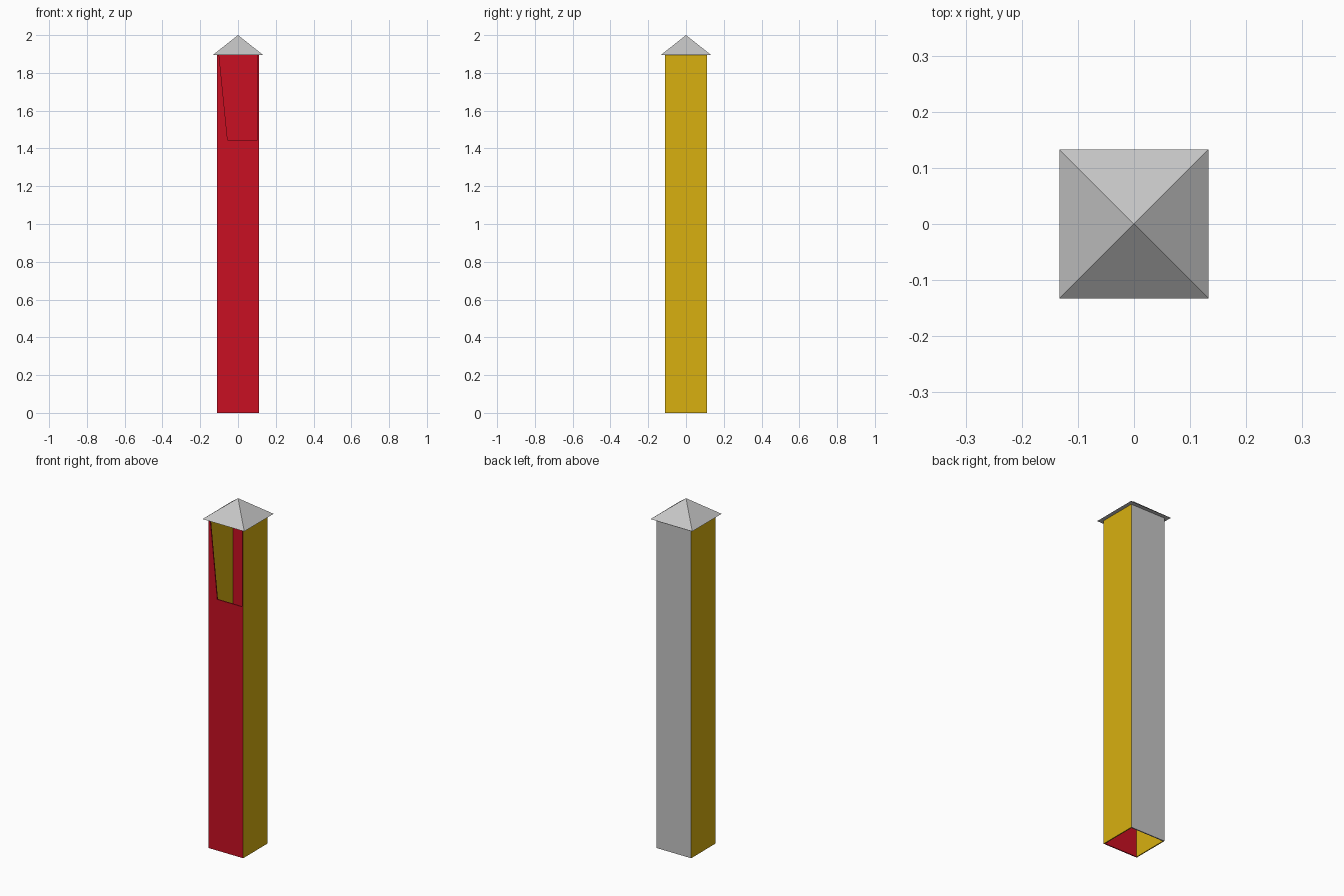
import bpy, bmesh
from mathutils import Matrix

if "Cube" in bpy.data.objects:
    bpy.data.objects.remove(bpy.data.objects["Cube"], do_unlink=True)

HALF, THICK, TOP = 0.11, 0.006, 1.895    # tower half width, wall thickness, eaves height
INNER = HALF - THICK
ROOF_HALF, PEAK = 0.133, 2.0


def material(name, rgb):
    m = bpy.data.materials.new(name)
    m.diffuse_color = (*rgb, 1)
    m.use_nodes = True
    m.node_tree.nodes["Principled BSDF"].inputs["Base Color"].default_value = (*rgb, 1)
    return m


MATS = [material("red", (0.578, 0.005, 0.016)),
        material("yellow", (0.686, 0.434, 0.005)),
        material("grey", (0.56, 0.56, 0.56))]
RED, YELLOW, GREY = range(3)


def finish(name, bm, rule):
    """Turn the bmesh into an object, colouring each face by rule(face)."""
    bmesh.ops.recalc_face_normals(bm, faces=bm.faces)
    bm.normal_update()
    for f in bm.faces:
        f.material_index = rule(f)
    mesh = bpy.data.meshes.new(name)
    bm.to_mesh(mesh)
    bm.free()
    for m in MATS:
        mesh.materials.append(m)
    obj = bpy.data.objects.new(name, mesh)
    bpy.context.collection.objects.link(obj)
    return obj


def panel(name, outline, y, rule):
    """Extrude an x-z outline by the wall thickness, starting at y."""
    bm = bmesh.new()
    face = bm.faces.new([bm.verts.new((x, y, z)) for x, z in outline])
    new = bmesh.ops.extrude_face_region(bm, geom=[face])["geom"]
    bmesh.ops.translate(bm, vec=(0, THICK, 0),
                        verts=[v for v in new if isinstance(v, bmesh.types.BMVert)])
    return finish(name, bm, rule)


def outer_side(f):
    return abs(f.calc_center_median().x) > HALF - 0.001


# Front wall with the slanted opening below the roof
panel("front_wall",
      [(-HALF, 0), (HALF, 0), (HALF, TOP), (INNER, TOP), (INNER, 1.445),
       (-0.055, 1.445), (-0.10, TOP), (-HALF, TOP)],
      -HALF, lambda f: YELLOW if outer_side(f) else RED)

# Back wall, red on its inner face
panel("back_wall", [(-HALF, 0), (HALF, 0), (HALF, TOP), (-HALF, TOP)], INNER,
      lambda f: YELLOW if outer_side(f) else RED if f.normal.y < -0.5 else GREY)

# Side walls between the front and back
for side, name in ((-1, "right_wall"), (1, "left_wall")):
    bm = bmesh.new()
    bmesh.ops.create_cube(bm, size=1, matrix=Matrix.Translation(
        (side * (HALF - THICK / 2), 0, TOP / 2)) @ Matrix.Diagonal((THICK, 2 * INNER, TOP, 1)))
    finish(name, bm, lambda f: YELLOW)

# Pyramid roof
bm = bmesh.new()
base = [bm.verts.new((x * ROOF_HALF, y * ROOF_HALF, TOP))
        for x, y in ((-1, -1), (1, -1), (1, 1), (-1, 1))]
apex = bm.verts.new((0, 0, PEAK))
bm.faces.new(base)
for i in range(4):
    bm.faces.new((base[i], base[(i + 1) % 4], apex))
finish("roof", bm, lambda f: GREY)
